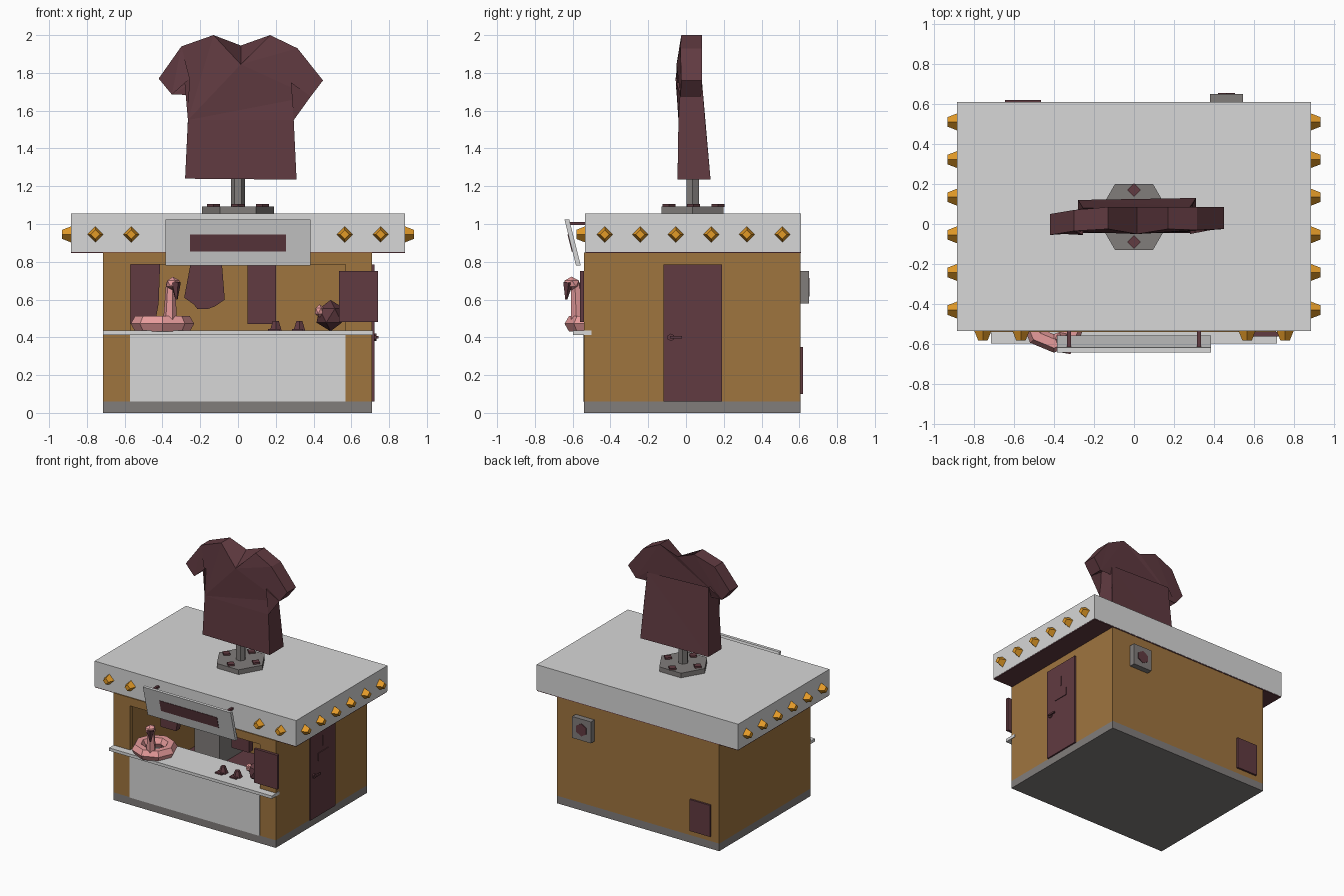
import bpy, bmesh
from math import pi
from mathutils import Vector, Matrix

cube = bpy.data.objects.get("Cube")
if cube:
    bpy.data.objects.remove(cube, do_unlink=True)


def material(name, r, g, b):
    m = bpy.data.materials.new(name)
    col = [(c / 255) ** 2.2 for c in (r, g, b)] + [1]
    m.use_nodes = True
    m.node_tree.nodes["Principled BSDF"].inputs["Base Color"].default_value = col
    m.diffuse_color = col
    return m


WHITE = material("off white", 214, 214, 214)
BROWN = material("wall brown", 157, 116, 65)
MAROON = material("dark maroon", 97, 61, 67)
GREY = material("stone grey", 128, 124, 122)
GOLD = material("lamp gold", 226, 153, 44)
PINK = material("float pink", 236, 158, 158)


def finish(name, bm, mat):
    bmesh.ops.recalc_face_normals(bm, faces=bm.faces)
    me = bpy.data.meshes.new(name)
    bm.to_mesh(me)
    bm.free()
    me.materials.append(mat)
    ob = bpy.data.objects.new(name, me)
    bpy.context.collection.objects.link(ob)
    return ob


def box(name, mat, x0, x1, y0, y1, z0, z1):
    bm = bmesh.new()
    bmesh.ops.create_cube(bm, size=1)
    for v in bm.verts:
        v.co = ((x0 + x1) / 2 + v.co.x * (x1 - x0), (y0 + y1) / 2 + v.co.y * (y1 - y0),
                (z0 + z1) / 2 + v.co.z * (z1 - z0))
    return finish(name, bm, mat)


def frustum(name, mat, base, axis, r1, r2, depth, sides, spin=0.0):
    """Cone section standing on base and pointing along axis."""
    bm = bmesh.new()
    rot = Vector(axis).to_track_quat('Z', 'Y').to_matrix().to_4x4()
    mtx = Matrix.Translation(base) @ rot @ Matrix.Translation((0, 0, depth / 2)) @ Matrix.Rotation(spin, 4, 'Z')
    bmesh.ops.create_cone(bm, cap_ends=True, segments=sides, radius1=r1, radius2=r2, depth=depth, matrix=mtx)
    return finish(name, bm, mat)


def ball(name, mat, center, scale):
    bm = bmesh.new()
    bmesh.ops.create_icosphere(bm, subdivisions=1, radius=1,
                               matrix=Matrix.Translation(center) @ Matrix.Diagonal((*scale, 1)))
    return finish(name, bm, mat)


def loft(name, mat, front, back):
    """Solid between two matching outlines."""
    bm = bmesh.new()
    f = [bm.verts.new(p) for p in front]
    b = [bm.verts.new(p) for p in back]
    caps = [bm.faces.new(f), bm.faces.new(b[::-1])]
    for i in range(len(f)):
        j = (i + 1) % len(f)
        bm.faces.new((f[i], b[i], b[j], f[j]))
    bmesh.ops.triangulate(bm, faces=caps)
    return finish(name, bm, mat)


def prism(name, mat, outline, y0, y1):
    return loft(name, mat, [(x, y0, z) for x, z in outline], [(x, y1, z) for x, z in outline])


# Building shell with a serving window
box("foundation", GREY, -.715, .71, -.54, .605, 0, .06)
box("floor", MAROON, -.68, .68, -.5, .57, .06, .065)
box("back_wall", BROWN, -.715, .71, .575, .605, .06, .85)
box("left_wall", BROWN, .68, .71, -.54, .575, .06, .85)
box("right_wall", BROWN, -.715, -.685, -.54, .575, .06, .85)
box("front_wall_low", BROWN, -.685, .68, -.54, -.5, .06, .415)
box("window_lintel", BROWN, -.685, .68, -.54, -.5, .785, .85)
box("window_post_left", BROWN, .57, .68, -.54, -.5, .415, .785)
box("window_post_right", BROWN, -.685, -.57, -.54, -.5, .415, .785)
box("front_panel", WHITE, -.572, .57, -.546, -.54, .06, .415)
box("counter_shelf", WHITE, -.715, .715, -.597, -.5, .412, .435)
box("counter_inside", WHITE, -.57, .57, -.5, -.29, .412, .435)
box("storage_cabinet", GREY, -.57, -.35, .27, .575, .065, .4)

# Roof and its dark soffit
box("roof", WHITE, -.885, .885, -.535, .61, .852, 1.055)
box("soffit", MAROON, -.883, .883, -.533, .608, .846, .852)

# Lamps around the fascia
for x in (-.755, -.565, .565, .755):
    frustum("front_lamp", GOLD, (x, -.535, .945), (0, -1, 0), .042, .024, .046, 4)
for i in range(6):
    for s in (-1, 1):
        frustum("side_lamp", GOLD, (s * .885, -.43 + .188 * i, .945), (s, 0, 0), .042, .024, .046, 4)

# Tilted sign board on two brackets
def tilted(name, mat, x, z0, z1, lift, thick):
    def pt(px, z, off):
        return (px, -.582 - (z - .78) * .25 - lift + off, z)
    ring = [(-x, z0), (x, z0), (x, z1), (-x, z1)]
    loft(name, mat, [pt(px, z, 0) for px, z in ring], [pt(px, z, thick) for px, z in ring])


tilted("sign_board", WHITE, .385, .78, 1.025, 0, .025)
tilted("sign_plate", MAROON, .253, .855, .945, .004, .006)
for x in (-.325, .325):
    box("sign_bracket", MAROON, x - .009, x + .009, -.62, -.535, .995, 1.01)

# Side door with handle, slot and hook
box("door", MAROON, .71, .722, -.12, .19, .06, .785)
frustum("door_knob_plate", MAROON, (.722, -.08, .4), (1, 0, 0), .02, .02, .01, 6)
box("door_handle", MAROON, .732, .744, -.085, -.02, .395, .407)
box("door_slot", MAROON, .722, .727, -.03, .1, .5, .56)
box("door_hook", MAROON, .722, .726, .03, .04, .6, .68)

# Shutter on the front, hatch and vent on the back
box("front_notice_board", MAROON, .535, .74, -.562, -.54, .48, .75)
box("back_hatch", MAROON, -.645, -.465, .605, .62, .1, .35)
box("vent_box", GREY, .38, .545, .605, .65, .58, .75)
frustum("vent_fan", MAROON, (.462, .65, .665), (0, 1, 0), .05, .05, .005, 6)

# Pole with bolted hexagonal foot
frustum("pole_foot", GREY, (0, .035, 1.055), (0, 0, 1), .19, .19, .037, 6, pi / 2)
frustum("pole", GREY, (0, .035, 1.09), (0, 0, 1), .038, .038, .2, 6, pi / 2)
for dx, dy in ((.13, 0), (-.13, 0), (0, .13), (0, -.13)):
    frustum("foot_bolt", MAROON, (dx, .04 + dy, 1.09), (0, 0, 1), .034, .034, .015, 4)

# Large shirt: x, z, front y, back y around the outline
shirt = [(-.28, 1.24, -.045, .12), (-.265, 1.55, -.04, .09), (-.255, 1.77, -.055, .08),
         (-.35, 1.685, -.05, .05), (-.42, 1.77, -.055, .05), (-.30, 1.94, -.035, .07),
         (-.13, 2, -.025, .085), (.015, 1.845, -.05, .085), (.17, 2, -.025, .085),
         (.315, 1.93, -.03, .085), (.45, 1.76, -.025, .085), (.385, 1.675, -.03, .08),
         (.28, 1.75, -.05, .085), (.295, 1.55, -.04, .1), (.31, 1.235, -.045, .13)]
loft("shirt", MAROON, [(x, f, z) for x, z, f, b in shirt],
     [(x, b, 1.945 if i == 7 else z) for i, (x, z, f, b) in enumerate(shirt)])

# Clothes hanging inside
prism("hanging_dress", MAROON, [(-.57, .85), (-.41, .85), (-.42, .58), (-.44, .47), (-.575, .47)], -.15, -.1)
prism("hanging_top", MAROON, [(-.24, .85), (-.09, .85), (-.1, .64), (-.07, .6), (-.12, .565), (-.14, .58),
                              (-.16, .55), (-.215, .55), (-.235, .575), (-.285, .61), (-.24, .64)], -.15, -.1)
prism("hanging_trousers", MAROON, [(.05, .85), (.2, .85), (.2, .47), (.145, .47), (.125, .73), (.11, .47),
                                   (.05, .47)], -.15, -.1)
box("clothes_rail", GREY, -.685, .68, -.132, -.118, .82, .835)

# Bird swim ring
bpy.ops.mesh.primitive_torus_add(major_segments=8, minor_segments=6, major_radius=.122, minor_radius=.046,
                                 location=(-.4, -.475, .472))
ring = bpy.context.object
ring.name = "swim_ring"
ring.data.materials.append(PINK)
neck = frustum("ring_neck", PINK, (-.36, -.575, .49), (.02, -.05, 1), .036, .025, .2, 6)
ball("ring_head", PINK, (-.345, -.605, .685), (.04, .045, .036))
frustum("ring_beak", MAROON, (-.33, -.625, .69), (.05, -.1, -1), .028, .006, .09, 5)

# Small goods on the counter: two caps and a helmet
for x, y in ((.2, -.47), (.325, -.47)):
    frustum("cap_crown", MAROON, (x, y, .435), (0, 0, 1), .036, .018, .052, 6)
    box("cap_peak", MAROON, x - .04, x + .02, y - .045, y, .435, .445)
ball("helmet", MAROON, (.49, -.44, .515), (.083, .083, .083))
ball("helmet_visor", PINK, (.432, -.475, .54), (.028, .03, .035))
